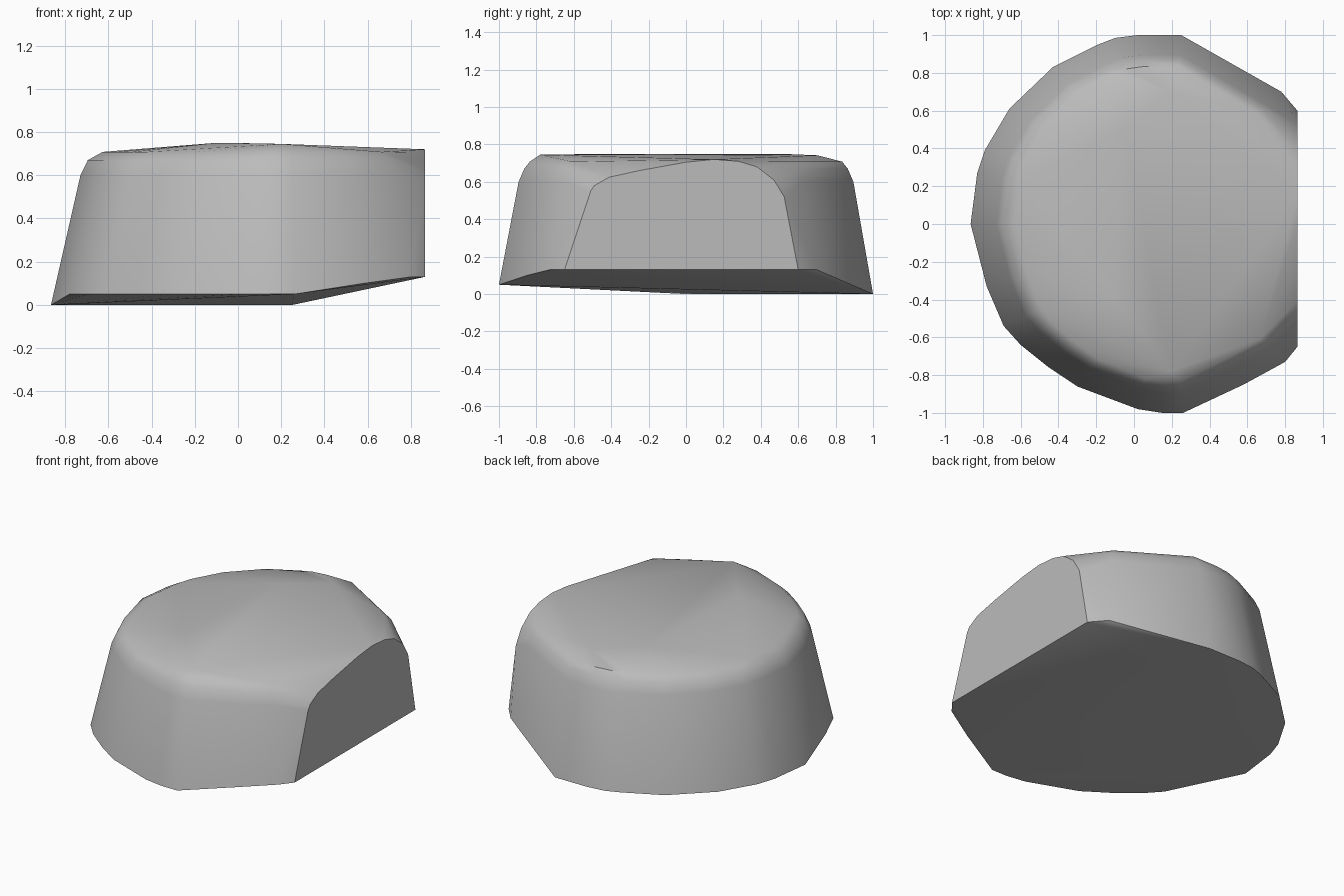
import bpy
import bmesh
import math

cube = bpy.data.objects.get("Cube")
if cube:
    bpy.data.objects.remove(cube, do_unlink=True)

# Base outline of the rock, split where the underside tilts up
back_edge = [(-.865, 0), (-.83, .27), (-.79, .39), (-.66, .61), (-.43, .83),
             (-.19, .95), (-.1, .985), (.02, 1), (.25, 1)]
front_edge = [(-.78, -.33), (-.69, -.54), (-.6, -.64), (-.45, -.76),
              (-.3, -.86), (.02, -.98), (.15, -1), (.26, -1)]
raised_edge = [(.58, -.85, .1), (.8, -.73, .13), (.78, .7, .13)]
base = ([(x, y, 0) for x, y in back_edge]
        + [(x, y, .05) for x, y in front_edge] + raised_edge)


def inset_ring(sx, sy, z):
    """Copy of the base outline, pulled inward to form a higher ring."""
    return [(.2 + (x - .2) * sx, y * sy, z) for x, y, _ in base]


# Sheared flat side, as (y, z) arch
cut_face = [(.865, y, z) for y, z in [
    (-.65, .13), (-.51, .55), (-.49, .58), (-.41, .625), (-.25, .66), (0, .705),
    (.15, .72), (.28, .71), (.38, .68), (.47, .61), (.525, .52), (.6, .13)]]

# Gentle crest across the top
crest = [(-.1, -.4, .75), (-.05, .5, .75), (.2, -.78, .745), (.2, .7, .742)]

points = (base + inset_ring(.872, .895, .6) + inset_ring(.84, .865, .67)
          + inset_ring(.775, .835, .708) + cut_face + crest)

bm = bmesh.new()
for p in points:
    bm.verts.new(p)
hull = bmesh.ops.convex_hull(bm, input=bm.verts)
loose = {g for g in hull["geom_interior"] + hull["geom_unused"]
         if isinstance(g, bmesh.types.BMVert)}
bmesh.ops.delete(bm, geom=list(loose), context="VERTS")
bmesh.ops.dissolve_limit(bm, angle_limit=math.radians(1),
                         verts=bm.verts, edges=bm.edges)
bmesh.ops.recalc_face_normals(bm, faces=bm.faces)
mesh = bpy.data.meshes.new("rock")
bm.to_mesh(mesh)
bm.free()

# Plain grey stone
stone = bpy.data.materials.new("grey stone")
stone.use_nodes = True
colour = (.5, .5, .5, 1)
stone.diffuse_color = colour
stone.node_tree.nodes["Principled BSDF"].inputs["Base Color"].default_value = colour
mesh.materials.append(stone)

rock = bpy.data.objects.new("rock", mesh)
bpy.context.collection.objects.link(rock)
bpy.context.view_layer.objects.active = rock
rock.select_set(True)
bpy.ops.object.shade_smooth_by_angle(angle=math.radians(35))
